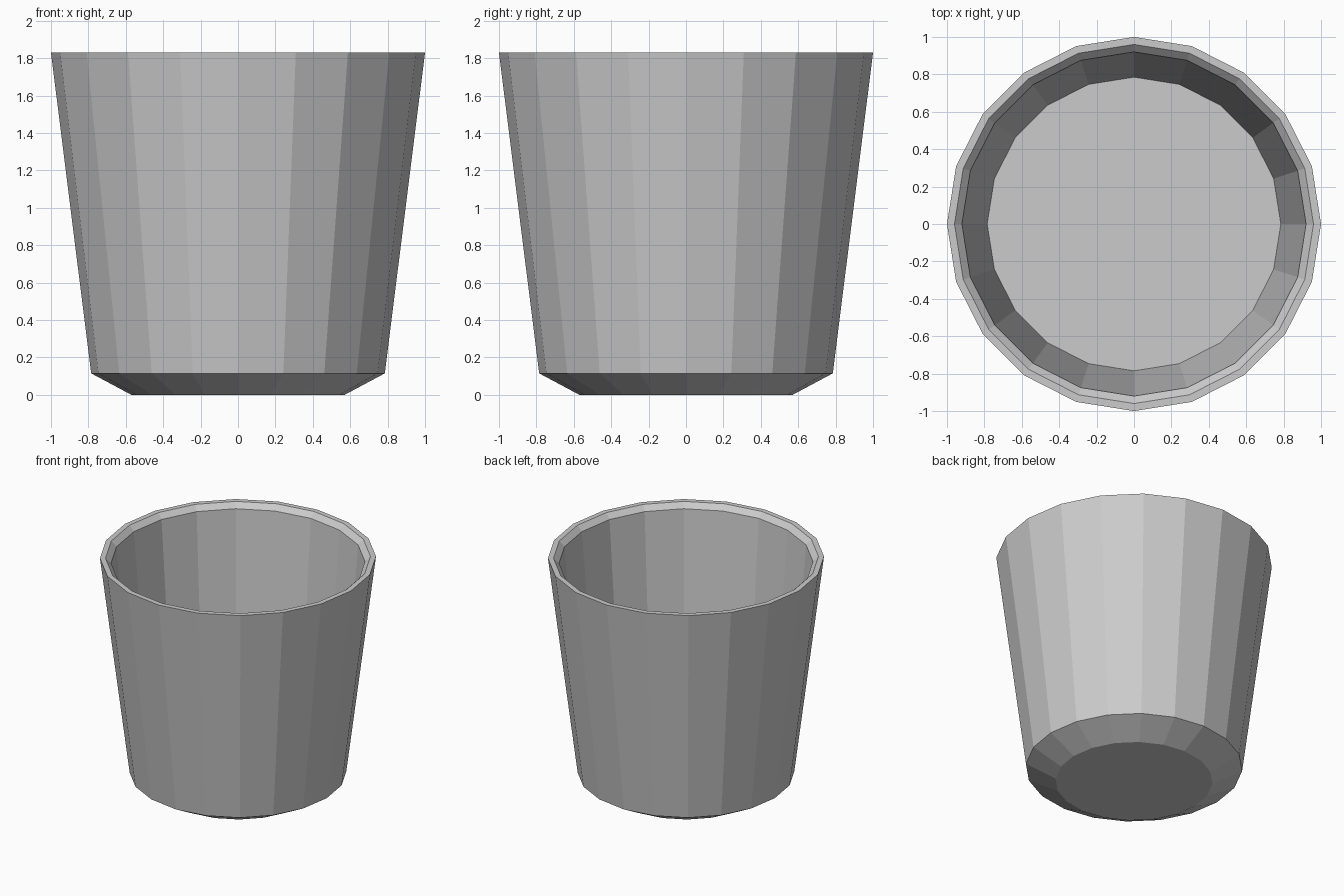
import bpy, bmesh
from math import cos, sin, tau

if "Cube" in bpy.data.objects:
    bpy.data.objects.remove(bpy.data.objects["Cube"])

SIDES = 20

# Profile (radius, z): base, bevelled foot, outer wall, rim, inner lip, inner floor
PROFILE = [(0.57, 0.0), (0.785, 0.115), (1.0, 1.83), (0.96, 1.83),
           (0.92, 1.79), (0.785, 0.12)]


def lathe(name, profile, sides):
    """Revolve a profile with flat facets, capping both ends."""
    bm = bmesh.new()
    rings = [[bm.verts.new((r * cos(tau * i / sides), r * sin(tau * i / sides), z))
              for i in range(sides)] for r, z in profile]
    for a, b in zip(rings, rings[1:]):
        for i in range(sides):
            j = (i + 1) % sides
            bm.faces.new((a[i], a[j], b[j], b[i]))
    bm.faces.new(rings[0][::-1])
    bm.faces.new(rings[-1])
    mesh = bpy.data.meshes.new(name)
    bm.to_mesh(mesh)
    bm.free()
    obj = bpy.data.objects.new(name, mesh)
    bpy.context.collection.objects.link(obj)
    return obj


# Open tapered cup
lathe("cup", PROFILE, SIDES)
